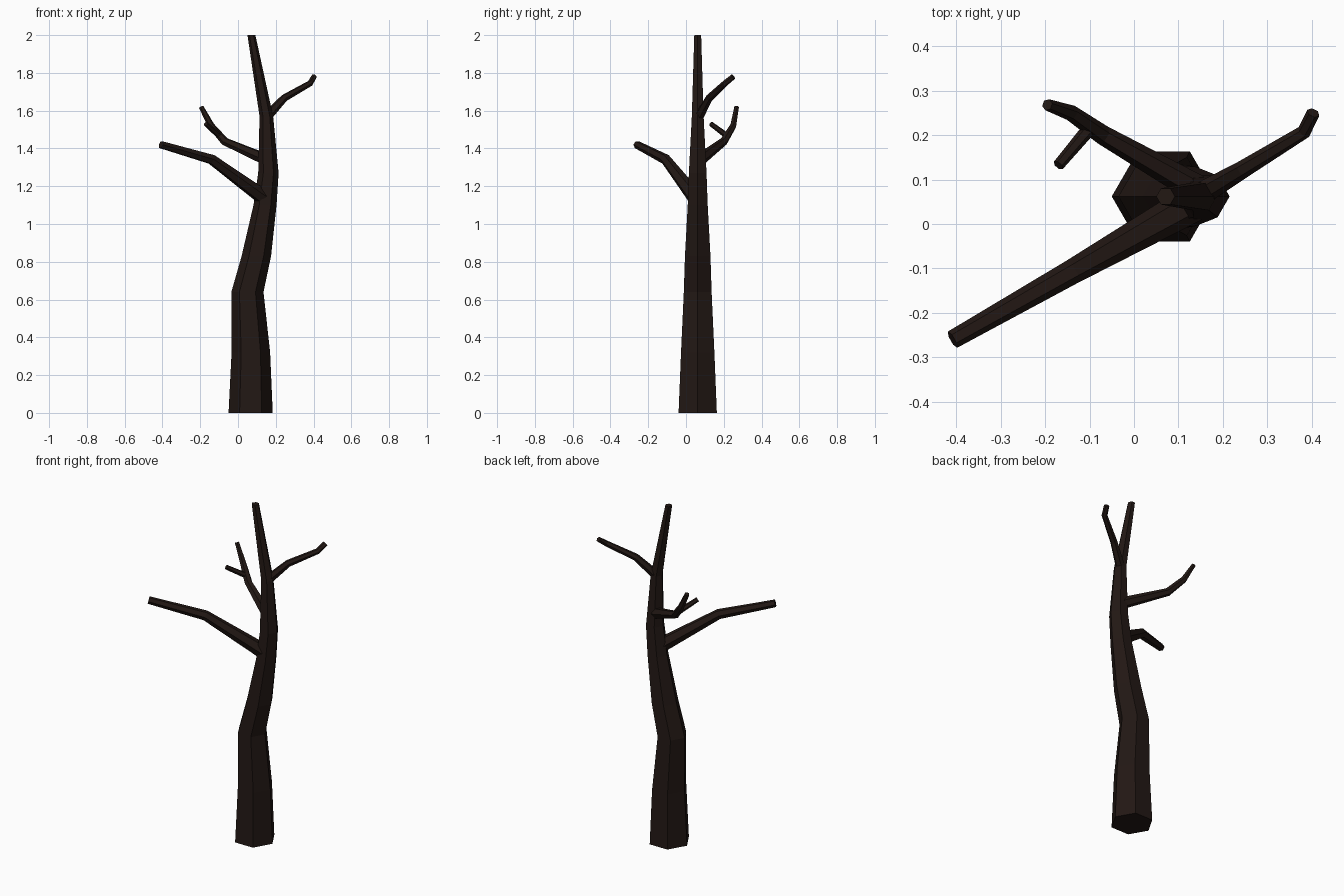
import bpy, bmesh, math
from mathutils import Vector

if "Cube" in bpy.data.objects:
    bpy.data.objects.remove(bpy.data.objects["Cube"])

bark = bpy.data.materials.new("dark_bark")
bark.diffuse_color = (0.016, 0.009, 0.007, 1)
bark.use_nodes = True
bark.node_tree.nodes["Principled BSDF"].inputs["Base Color"].default_value = bark.diffuse_color


def tube(name, path, sides=6, level=False):
    """Faceted closed tube; path holds (x, y, z, radius) stations."""
    pts = [Vector(p[:3]) for p in path]
    bm = bmesh.new()
    rings = []
    for i, p in enumerate(pts):
        d = Vector((0, 0, 0))
        if i > 0:
            d += (p - pts[i - 1]).normalized()
        if i < len(pts) - 1:
            d += (pts[i + 1] - p).normalized()
        d.normalize()
        if level:
            u, v = Vector((1, 0, 0)), Vector((0, 1, 0))
        else:
            u = d.cross(Vector((0, 0, 1))).normalized()
            v = u.cross(d) * -1
        ring = []
        for k in range(sides):
            a = 2 * math.pi * k / sides
            ring.append(bm.verts.new(p + path[i][3] * (u * math.cos(a) + v * math.sin(a))))
        rings.append(ring)
    for a, b in zip(rings, rings[1:]):
        for k in range(sides):
            n = (k + 1) % sides
            bm.faces.new((a[k], a[n], b[n], b[k]))
    bm.faces.new(rings[0])
    bm.faces.new(rings[-1])
    bmesh.ops.recalc_face_normals(bm, faces=bm.faces)
    me = bpy.data.meshes.new(name)
    bm.to_mesh(me)
    bm.free()
    me.materials.append(bark)
    ob = bpy.data.objects.new(name, me)
    bpy.context.collection.objects.link(ob)
    return ob


# Bent, tapering trunk with level hexagonal rings
Y = 0.062
tube("trunk", [(0.067, Y, 0, 0.117), (0.068, Y, 0.32, 0.102), (0.050, Y, 0.64, 0.085),
               (0.097, Y, 0.83, 0.078), (0.143, Y, 1.10, 0.061), (0.161, Y, 1.27, 0.054),
               (0.150, Y, 1.57, 0.036), (0.071, Y, 2.0, 0.021)], level=True)

# Large branch, front left
tube("front_left_branch", [(0.13, 0.045, 1.145, 0.042), (-0.14, -0.108, 1.342, 0.028),
                           (-0.408, -0.26, 1.42, 0.021)])

# Back left branch and its twig
tube("back_left_branch", [(0.14, 0.08, 1.345, 0.032), (-0.07, 0.20, 1.437, 0.022),
                          (-0.142, 0.25, 1.52, 0.018), (-0.195, 0.268, 1.62, 0.013)])
tube("back_left_twig", [(-0.10, 0.215, 1.468, 0.016), (-0.17, 0.132, 1.53, 0.013)])

# Back right branch
tube("back_right_branch", [(0.155, 0.07, 1.57, 0.026), (0.245, 0.123, 1.667, 0.020),
                           (0.382, 0.207, 1.745, 0.016), (0.403, 0.25, 1.78, 0.015)])
